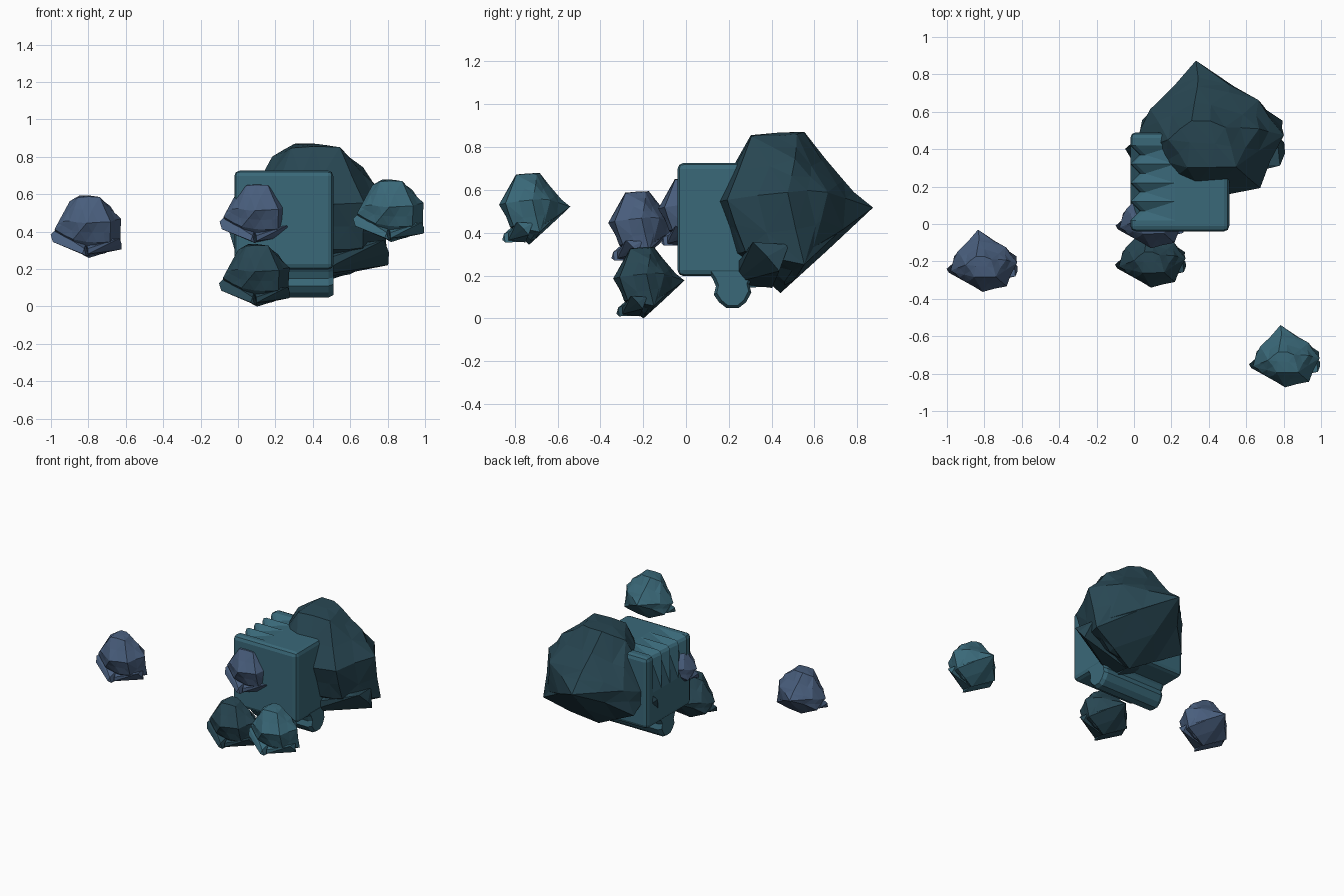
import bpy, bmesh, random
from mathutils import Vector

if "Cube" in bpy.data.objects:
    bpy.data.objects.remove(bpy.data.objects["Cube"])

def material(name, rgb):
    m = bpy.data.materials.new(name)
    m.diffuse_color = (*rgb, 1)
    m.use_nodes = True
    m.node_tree.nodes["Principled BSDF"].inputs["Base Color"].default_value = m.diffuse_color
    return m

TEAL = material("teal_stone", (.042, .14, .19))
DARK = material("dark_stone", (.021, .062, .085))
SLATE = material("slate_stone", (.066, .112, .205))

def link(name, bm, mat):
    bmesh.ops.recalc_face_normals(bm, faces=bm.faces)
    me = bpy.data.meshes.new(name)
    bm.to_mesh(me)
    bm.free()
    me.materials.append(mat)
    ob = bpy.data.objects.new(name, me)
    bpy.context.collection.objects.link(ob)
    return ob

def hull(bm, pts):
    vs = [bm.verts.new(p) for p in pts]
    res = bmesh.ops.convex_hull(bm, input=vs)
    junk = {g for g in res["geom_interior"] + res["geom_unused"] if isinstance(g, bmesh.types.BMVert)}
    bmesh.ops.delete(bm, geom=list(junk), context='VERTS')

# Faceted body of a rock: crown, waist, back point and slanted underside
BODY = [(-.03, .025, .335), (.05, .01, .33), (.07, -.09, .323), (-.04, -.09, .325), (-.085, -.02, .305),
        (.125, 0, .275), (.185, -.01, .21), (.13, -.14, .19), (0, -.165, .185),
        (-.09, -.115, .2), (-.11, -.01, .225), (-.15, -.065, .185), (-.172, -.055, .15), (-.143, .055, .175),
        (-.02, .115, .24), (.138, .076, .215), (.165, .045, .09), (-.022, .165, .178), (.01, -.025, 0),
        (.1, -.02, .025), (.185, .02, .06), (-.15, .02, .09), (.06, -.115, .08), (-.07, -.11, .1), (.13, -.1, .09)]
# Overhanging lip along the lower front, in two arms
LEFT = [(-.02, -.153, .022), (0, -.14, .01), (-.01, -.145, .05), (.01, -.05, .012), (0, -.07, .08),
        (-.19, -.045, .125), (-.178, -.065, .085), (-.165, -.03, .15), (-.15, -.01, .09)]
RIGHT = [(.01, -.125, .02), (.01, -.125, .05), (.07, -.095, .035), (.01, -.045, .01),
         (0, -.07, .08), (.19, -.055, .075), (.178, -.085, .105), (.188, -.03, .045), (.17, -.01, .1)]

def rock(name, loc, size, mat):
    random.seed(4)
    bm = bmesh.new()
    hull(bm, BODY)
    old = set(bm.verts)
    bmesh.ops.subdivide_edges(bm, edges=[e for e in bm.edges if e.calc_length() > .07], cuts=1)
    bmesh.ops.triangulate(bm, faces=bm.faces)
    for v in bm.verts:
        if v not in old:
            v.co += Vector(random.uniform(-.004, .004) for _ in range(3))
            # the back is hollowed between its spikes, except on the flat underside
            if v.co.y > .03 and v.co.z > v.co.y + .04:
                v.co += (Vector((0, -.03, .17)) - v.co) * .07
    hull(bm, LEFT)
    hull(bm, RIGHT)
    ob = link(name, bm, mat)
    ob.location = loc
    ob.scale = (size,) * 3

rock("large_boulder", (.38, .503, .12), 2.25, DARK)
rock("low_dark_rock", (.088, -.172, 0), 1, DARK)
rock("left_rock", (-.812, -.195, .26), 1, SLATE)
rock("embedded_rock", (.088, .035, .33), .98, SLATE)
rock("right_rock", (.805, -.705, .345), 1, TEAL)

# Square block with softened edges and a chipped left top edge
bm = bmesh.new()
bmesh.ops.create_cube(bm, size=.53)
bmesh.ops.translate(bm, verts=bm.verts, vec=(.245, .225, .462))
bmesh.ops.bevel(bm, geom=list(bm.edges), offset=.03, segments=2, profile=.5, affect='EDGES')

def cut(co, no):
    bmesh.ops.bisect_plane(bm, geom=bm.verts[:] + bm.edges[:] + bm.faces[:], plane_co=co, plane_no=no)

for i in range(9):
    cut((0, .02 + .05 * i, 0), (0, 1, 0))
cut((.22, 0, 0), (1, 0, 0))
cut((0, 0, .45), (0, 0, 1))
for v in bm.verts:
    k = (v.co.y - .02) / .05
    odd = abs(k - round(k)) < .01 and round(k) % 2 == 1
    if odd and v.co.z > .65 and v.co.x < .03:
        v.co += Vector((.05, 0, -.03))
bmesh.ops.triangulate(bm, faces=bm.faces)
link("stone_block", bm, TEAL)

# Keel running under the block, with slightly drawn-in ends
profile = [(.10, .22), (.125, .185), (.14, .15), (.13, .11), (.155, .075), (.19, .048),
           (.245, .048), (.28, .075), (.305, .12), (.295, .16), (.31, .185), (.34, .22)]
bm = bmesh.new()
rings = []
for x, s in ((-.005, .85), (.02, 1), (.485, 1), (.51, .85)):
    rings.append([bm.verts.new((x, .22 + (y - .22) * s, .22 + (z - .22) * (.5 + s / 2))) for y, z in profile])
n = len(profile)
for a, b in zip(rings, rings[1:]):
    for i in range(n):
        bm.faces.new((a[i], a[(i + 1) % n], b[(i + 1) % n], b[i]))
bm.faces.new(rings[0])
bm.faces.new(rings[-1])
link("block_keel", bm, TEAL)
